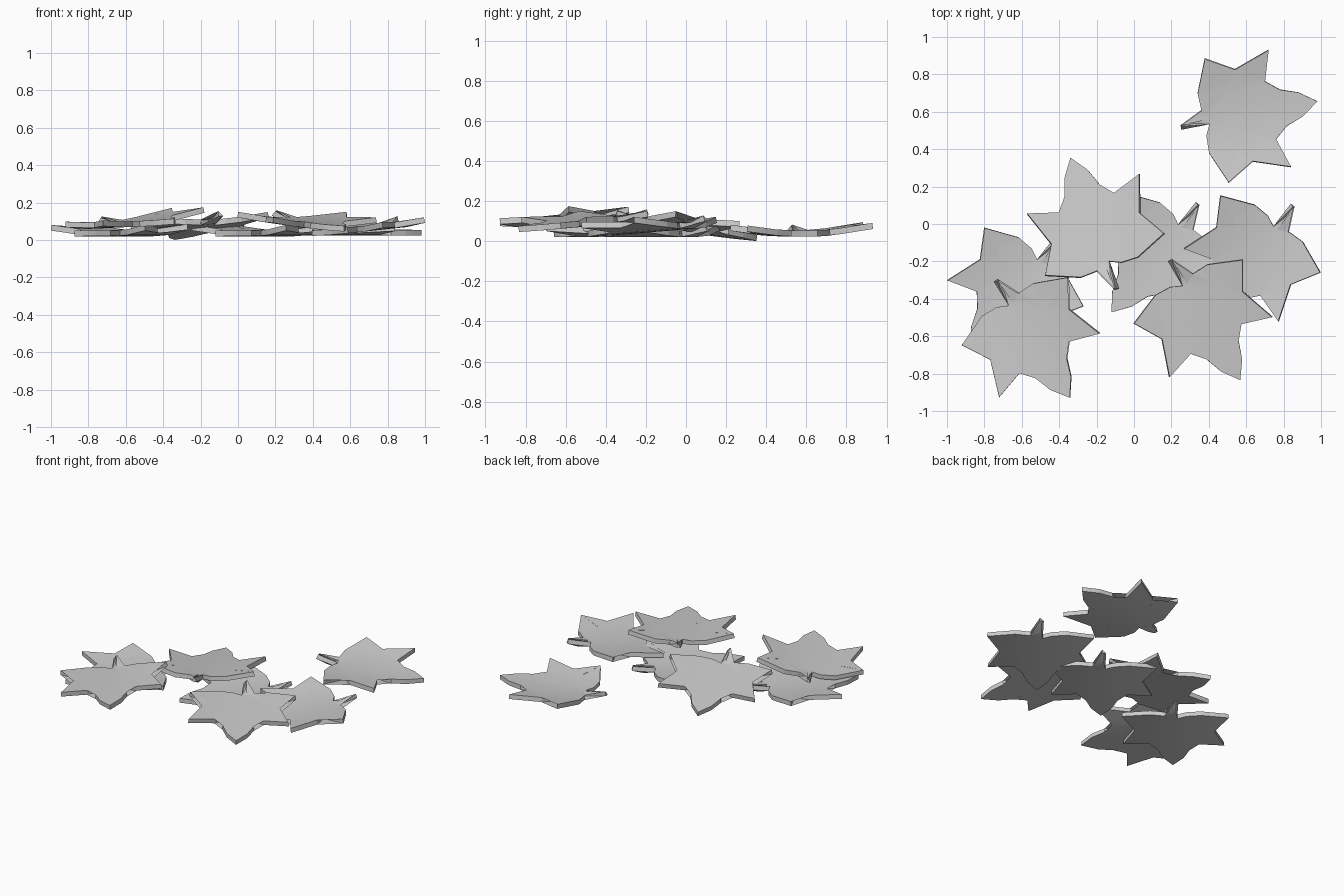
import bpy
import bmesh
from mathutils import Matrix

cube = bpy.data.objects.get("Cube")
if cube:
    bpy.data.objects.remove(cube, do_unlink=True)

grey = bpy.data.materials.new("leaf grey")
grey.use_nodes = True
COLOUR = (0.6, 0.6, 0.6, 1)
grey.diffuse_color = COLOUR
grey.node_tree.nodes["Principled BSDF"].inputs["Base Color"].default_value = COLOUR

THICKNESS = 0.03
CUP = 0.3          # how strongly the blade curls up at its sides
STEM_RISE = 0.03

# Half outline of a five-lobed leaf, from front tip round to the stem end
TIP = (0.591, 0)
HALF = [(0.5, 0.066), (0.406, 0.1), (0.277, 0.064),       # front lobe
        (0.336, 0.159), (0.387, 0.321), (0.191, 0.253),   # side lobe
        (0.119, 0.17), (0.043, 0.34), (-0.03, 0.164),     # back lobe
        (-0.027, 0.071), (0, 0.0125), (-0.152, 0.0125)]   # base and stem


def leaf(name, base, axis, height, pitch=0, roll=0):
    """One leaf: base is where the stem joins, axis points to the front tip."""
    bm = bmesh.new()
    outline = [TIP] + HALF + [(u, -v) for u, v in reversed(HALF)]
    face = bm.faces.new([bm.verts.new((u, v, 0)) for u, v in outline])
    bmesh.ops.triangulate(bm, faces=[face])

    # Lengthwise cuts, so that the blade can curl
    for v in (-0.16, -0.07, 0, 0.07, 0.16):
        bmesh.ops.bisect_plane(bm, geom=bm.verts[:] + bm.edges[:] + bm.faces[:],
                               dist=1e-5, plane_co=(0, v, 0), plane_no=(0, 1, 0))
    for vert in bm.verts:
        u, v, _ = vert.co
        vert.co.z = CUP * v * v + (STEM_RISE if u < -0.1 else 0)

    # Turn, tilt and place the leaf
    ax, ay = axis
    bm.transform(Matrix(((ax, -ay, 0, base[0]),
                         (ay, ax, 0, base[1]),
                         (pitch, roll, 1, height),
                         (0, 0, 0, 1))))
    bm.normal_update()
    for f in bm.faces:
        if f.normal.z < 0:
            f.normal_flip()

    mesh = bpy.data.meshes.new(name)
    bm.to_mesh(mesh)
    bm.free()
    mesh.materials.append(grey)
    obj = bpy.data.objects.new(name, mesh)
    bpy.context.collection.objects.link(obj)

    # Thicken upwards
    solid = obj.modifiers.new("thickness", "SOLIDIFY")
    solid.thickness = THICKNESS
    solid.offset = 1
    bpy.ops.object.select_all(action="DESELECT")
    obj.select_set(True)
    bpy.context.view_layer.objects.active = obj
    bpy.ops.object.modifier_apply(modifier=solid.name)
    bpy.ops.object.shade_smooth_by_angle(angle=0.5)


# Leaves lying on the ground
leaf("lone_leaf", (0.40, 0.545), (0.982, 0.189), 0.024, roll=0.02)
leaf("left_under_leaf", (-0.508, -0.196), (-0.621, -0.784), 0.02)
leaf("middle_under_leaf", (0.246, -0.009), (-0.621, -0.784), 0.02)

# Leaves resting on the others
leaf("right_leaf", (0.756, -0.019), (-0.609, -0.793), 0.06, pitch=-0.065)
leaf("front_right_leaf", (0.268, -0.323), (0.506, -0.863), 0.09, pitch=-0.075)
leaf("middle_top_leaf", (-0.141, -0.206), (-0.333, 0.943), 0.078, pitch=-0.13, roll=-0.04)
leaf("front_left_leaf", (-0.658, -0.429), (0.537, -0.844), 0.07, pitch=0.025, roll=0.11)
